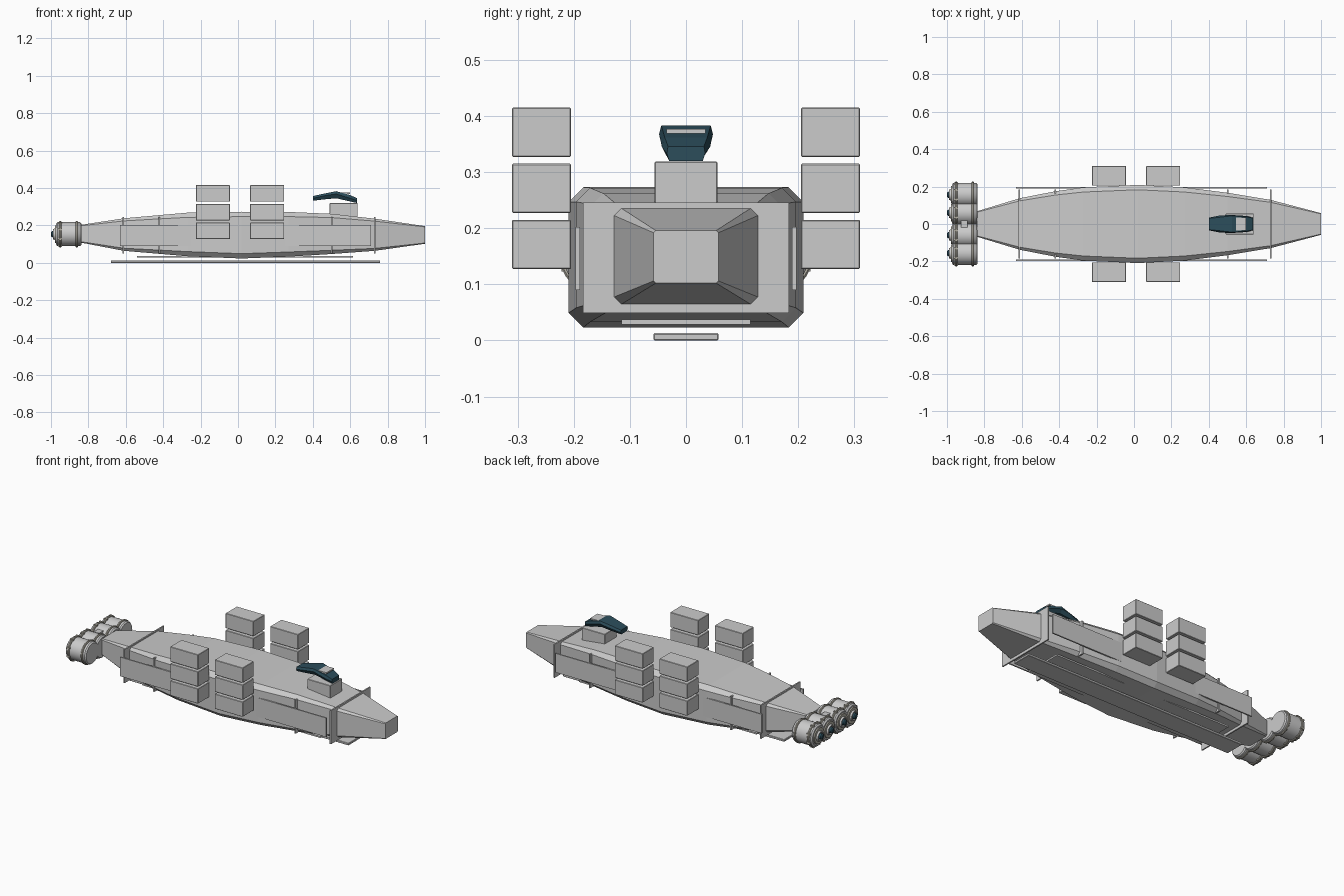
import bpy, bmesh
from math import cos, sin, pi

if "Cube" in bpy.data.objects:
    bpy.data.objects.remove(bpy.data.objects["Cube"])


def material(name, rgb):
    m = bpy.data.materials.new(name)
    m.diffuse_color = (*rgb, 1)
    m.use_nodes = True
    m.node_tree.nodes["Principled BSDF"].inputs["Base Color"].default_value = m.diffuse_color
    return m


BLUE = material("dark_blue", (0.025, 0.075, 0.105))
TAN = material("warm_grey", (0.46, 0.44, 0.38))


def finish(name, bm, mat=None, bevel=0, smooth=False):
    bmesh.ops.recalc_face_normals(bm, faces=bm.faces)
    me = bpy.data.meshes.new(name)
    bm.to_mesh(me)
    bm.free()
    ob = bpy.data.objects.new(name, me)
    bpy.context.collection.objects.link(ob)
    if mat:
        me.materials.append(mat)
    if bevel:
        mod = ob.modifiers.new("bevel", 'BEVEL')
        mod.width, mod.segments = bevel, 1
    if smooth:
        bpy.ops.object.select_all(action='DESELECT')
        ob.select_set(True)
        bpy.context.view_layer.objects.active = ob
        bpy.ops.object.shade_smooth_by_angle()
    return ob


def box(name, x, y, z, mat=None, bevel=0):
    bm = bmesh.new()
    bmesh.ops.create_cube(bm, size=1)
    for v in bm.verts:
        v.co = [a + (b - a) * (c + 0.5) for (a, b), c in zip((x, y, z), v.co)]
    return finish(name, bm, mat, bevel)


def loft(name, rings, mat=None, smooth=False):
    bm = bmesh.new()
    loops = [[bm.verts.new(p) for p in r] for r in rings]
    n = len(loops[0])
    for a, b in zip(loops, loops[1:]):
        for i in range(n):
            j = (i + 1) % n
            bm.faces.new((a[i], a[j], b[j], b[i]))
    bm.faces.new(loops[0])
    bm.faces.new(loops[-1])
    return finish(name, bm, mat, smooth=smooth)


def octagon(x, w, z0, z1, c):
    return [(x, w - c, z0), (x, w, z0 + c), (x, w, z1 - c), (x, w - c, z1),
            (x, c - w, z1), (x, -w, z1 - c), (x, -w, z0 + c), (x, c - w, z0)]


def lathe(name, profile, y, z, mat=None, n=32):
    loft(name, [[(x, y + r * cos(2 * pi * i / n), z + r * sin(2 * pi * i / n))
                 for i in range(n)] for x, r in profile], mat, True)


# Hull: x, half width, bottom, top, chamfer
hull = [(-0.84, 0.068, 0.108, 0.203, 0.005), (-0.61, 0.138, 0.064, 0.238, 0.014),
        (-0.42, 0.175, 0.048, 0.255, 0.020), (-0.27, 0.196, 0.035, 0.268, 0.025),
        (0.02, 0.209, 0.023, 0.273, 0.026), (0.27, 0.196, 0.033, 0.272, 0.025),
        (0.50, 0.167, 0.047, 0.262, 0.020), (0.73, 0.129, 0.064, 0.236, 0.013),
        (1.0, 0.058, 0.102, 0.196, 0.004)]
loft("hull", [octagon(*s) for s in hull])

# Frame plates around the hull
for i, x in enumerate((-0.613, -0.42, 0.5, 0.73)):
    box(f"frame_{i}", (x - 0.004, x + 0.004), (-0.184, 0.184), (0.049, 0.246))

# Keel plates
box("keel_strip", (-0.68, 0.76), (-0.058, 0.058), (0, 0.013), bevel=0.002)
box("belly_panel", (-0.54, 0.615), (-0.115, 0.115), (0.028, 0.037))

# Side panels and cargo container stacks
for side, s in (("left", 1), ("right", -1)):
    box(f"side_panel_{side}", (-0.63, 0.712), sorted((s * 0.189, s * 0.197)), (0.09, 0.202))
    for col, x in enumerate((-0.225, 0.065)):
        for row, z in enumerate((0.127, 0.227, 0.327)):
            box(f"container_{side}_{col}_{row}", (x, x + 0.182),
                sorted((s * 0.205, s * 0.31)), (z, z + 0.088), bevel=0.002)

# Bridge
box("bridge_base", (0.49, 0.64), (-0.056, 0.056), (0.24, 0.319), bevel=0.002)


def canopy_ring(x, wb, wm, wt, z0, zm, z1):
    return [(x, -wb, z0), (x, wb, z0), (x, wm, zm), (x, wt, z1), (x, -wt, z1), (x, -wm, zm)]


loft("bridge_canopy", [canopy_ring(0.402, 0.028, 0.034, 0.030, 0.332, 0.345, 0.357),
                       canopy_ring(0.46, 0.034, 0.046, 0.036, 0.339, 0.358, 0.370),
                       canopy_ring(0.525, 0.034, 0.048, 0.044, 0.345, 0.368, 0.383),
                       canopy_ring(0.60, 0.032, 0.043, 0.038, 0.328, 0.345, 0.362),
                       canopy_ring(0.635, 0.030, 0.034, 0.032, 0.320, 0.333, 0.346)], BLUE)
box("canopy_hatch", (0.53, 0.60), (-0.035, 0.035), (0.369, 0.377))

# Engines in a row at the stern
ZE = 0.153
for i, y in enumerate((-0.156, -0.06, 0.06, 0.156)):
    lathe(f"engine_body_{i}", [(-0.838, 0.058), (-0.845, 0.064), (-0.965, 0.064),
                               (-0.972, 0.056)], y, ZE)
    for j, x in enumerate((-0.862, -0.95)):
        lathe(f"engine_flange_{i}_{j}", [(x + 0.006, 0.067), (x + 0.003, 0.070),
                                         (x - 0.003, 0.070), (x - 0.006, 0.067)], y, ZE, TAN)
    lathe(f"engine_end_cap_{i}", [(-0.965, 0.050), (-0.978, 0.046), (-0.978, 0.036)], y, ZE, TAN)
    lathe(f"engine_nozzle_{i}", [(-0.97, 0.033), (-0.988, 0.028), (-0.988, 0.022),
                                 (-0.98, 0.020)], y, ZE)
    lathe(f"engine_core_{i}", [(-0.975, 0.018), (-0.995, 0.016), (-1.0, 0.010)], y, ZE, BLUE, 16)
    # Bolts around the rear flange
    for k in range(8):
        a = 2 * pi * (k + 0.5) / 8
        by, bz = y + 0.066 * cos(a), ZE + 0.066 * sin(a)
        box(f"engine_bolt_{i}_{k}", (-0.962, -0.94), (by - 0.005, by + 0.005),
            (bz - 0.005, bz + 0.005), TAN)
box("engine_coupling", (-0.925, -0.89), (-0.02, 0.02), (0.185, 0.205))
